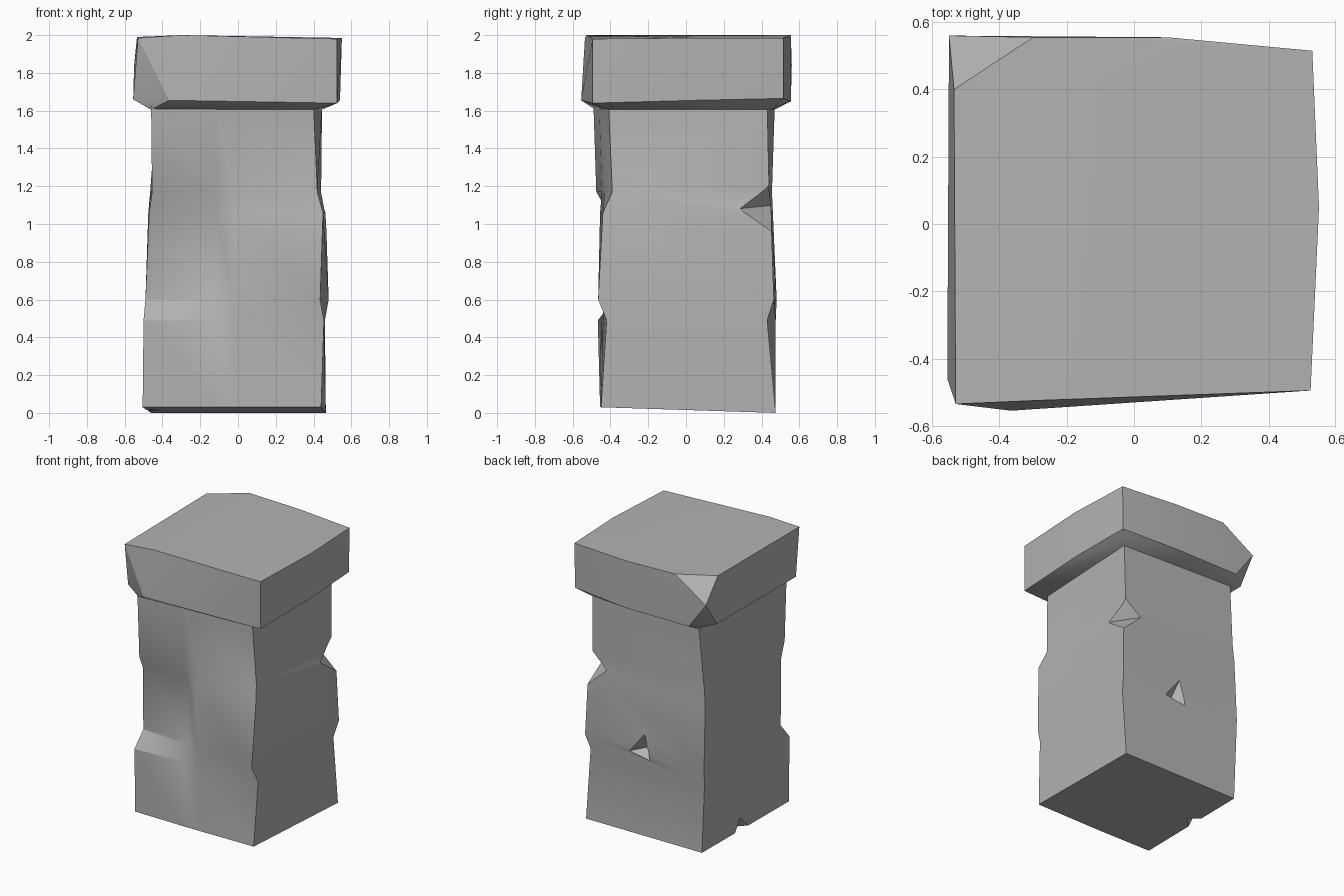
import bpy
import bmesh
import math

default_cube = bpy.data.objects.get("Cube")
if default_cube:
    bpy.data.objects.remove(default_cube, do_unlink=True)

# Single stone colour
stone = bpy.data.materials.new("grey_stone")
stone.use_nodes = True
stone_colour = (0.45, 0.45, 0.45, 1)
stone.diffuse_color = stone_colour
stone.node_tree.nodes["Principled BSDF"].inputs["Base Color"].default_value = stone_colour


def make_object(name, bm):
    """Turn a bmesh into a linked object made of stone."""
    bmesh.ops.recalc_face_normals(bm, faces=bm.faces)
    mesh = bpy.data.meshes.new(name)
    bm.to_mesh(mesh)
    bm.free()
    mesh.materials.append(stone)
    obj = bpy.data.objects.new(name, mesh)
    bpy.context.collection.objects.link(obj)
    return obj


def hull_object(name, points):
    """Faceted block wrapped around a few corner points."""
    bm = bmesh.new()
    for point in points:
        bm.verts.new(point)
    result = bmesh.ops.convex_hull(bm, input=bm.verts)
    unused = {v for v in result["geom_interior"] if isinstance(v, bmesh.types.BMVert)}
    bmesh.ops.delete(bm, geom=list(unused), context="VERTS")
    return make_object(name, bm)


def loft_object(name, heights, columns):
    """Closed block whose vertical columns each give (x, y) at every height."""
    bm = bmesh.new()
    rings = []
    for level, height in enumerate(heights):
        rings.append([bm.verts.new((*column[level], height)) for column in columns])
    count = len(columns)
    for upper, lower in zip(rings, rings[1:]):
        for i in range(count):
            j = (i + 1) % count
            bm.faces.new((upper[i], lower[i], lower[j], upper[j]))
    bm.faces.new(rings[0])
    # The underside rises slightly towards the front
    for vert in rings[-1]:
        vert.co.z = 0.03 if vert.co.y < 0 else 0.0
    bm.faces.new(list(reversed(rings[-1])))
    return make_object(name, bm)


def chip(target, points):
    """Knock a sharp-sided chip out of the target."""
    cutter = hull_object("chip_cutter", points)
    cutter.hide_render = True
    modifier = target.modifiers.new("chip", "BOOLEAN")
    modifier.operation = "DIFFERENCE"
    modifier.solver = "EXACT"
    modifier.object = cutter
    select_only(target)
    bpy.ops.object.modifier_apply(modifier=modifier.name)
    bpy.data.objects.remove(cutter, do_unlink=True)


def select_only(obj):
    bpy.ops.object.select_all(action="DESELECT")
    obj.select_set(True)
    bpy.context.view_layer.objects.active = obj


# Shaft: worn corner edges plus a stepped crack down the front
heights = (1.63, 1.17, 1.06, 0.6, 0.49, 0)
front_left_edge = ((.40, -.41), (.42, -.39), (.45, -.44), (.435, -.465), (.455, -.42), (.44, -.45))
back_left_edge = ((.445, .43), (.44, .44), (.465, .45), (.48, .465), (.46, .43), (.465, .475))
back_right_edge = ((-.43, .47), (-.465, .455), (-.475, .46), (-.48, .48), (-.48, .475), (-.46, .475))
front_right_edge = ((-.46, -.49), (-.455, -.475), (-.47, -.41), (-.49, -.38), (-.5, -.467), (-.505, -.45))
crack_outer = [(-.12, y) for y in (-.46, -.445, -.4, -.395, -.45, -.455)]
crack_inner = [(-.02, y) for y in (-.45, -.43, -.455, -.44, -.44, -.455)]
shaft = loft_object("shaft", heights, (front_left_edge, back_left_edge, back_right_edge,
                                       front_right_edge, crack_outer, crack_inner))

# Chips: back corner notch, small back pit, notch in the foot
chip(shaft, ((.445, .44, 1.21), (.47, .27, 1.08), (.3, .47, 1.1), (.475, .46, .95), (.6, .6, 1.08)))
chip(shaft, ((0, .475, .74), (.128, .475, .577), (-.056, .485, .54), (.025, .4, .605), (.02, .6, .6)))
chip(shaft, ((-.52, .18, -.02), (-.52, -.09, -.02), (-.51, .08, .14), (-.38, .05, -.02), (-.6, .05, -.02)))

# Capstone: bevelled underneath, two broken corners on the right
top_rim = ((.525, -.495, 1.98), (.55, .05, 1.985), (.53, .515, 1.985), (.1, .555, 1.99),
           (-.3, .555, 2), (-.535, .4, 1.99), (-.53, -.535, 1.985), (-.3, -.525, 2))
bottom_rim = ((.525, -.495, 1.64), (.54, .05, 1.655), (.525, .515, 1.665), (.1, .555, 1.65),
              (-.41, .555, 1.65), (-.55, .433, 1.66), (-.555, -.46, 1.66), (-.365, -.555, 1.655))
broken_corner = ((-.55, .56, 1.84),)
neck = [(x, y, 1.605) for x, y in ((.4, -.41), (.445, .45), (-.42, .47), (-.46, -.48))]
capstone = hull_object("capstone", top_rim + bottom_rim + broken_corner + tuple(neck))

# Soft worn faces with crisp edges
for part in (shaft, capstone):
    select_only(part)
    bpy.ops.object.shade_smooth_by_angle(angle=math.radians(30))
